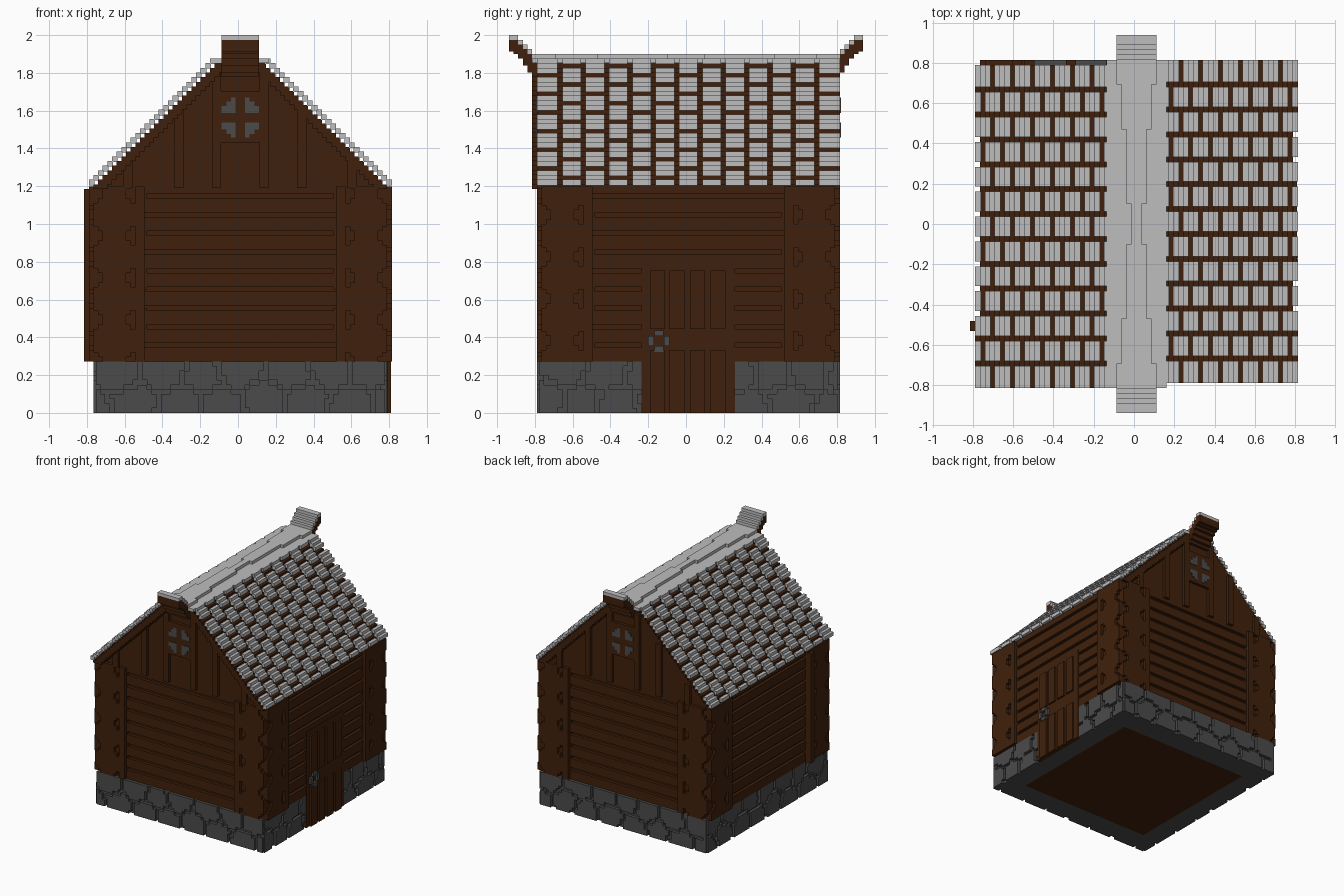
import bpy, bmesh, random
from mathutils import Vector

if "Cube" in bpy.data.objects:
    bpy.data.objects.remove(bpy.data.objects["Cube"])

random.seed(4)
V = 2 / 81          # size of one block
C = V / 2           # house centre is half a block off the origin


def material(name, rgb):
    m = bpy.data.materials.new(name)
    m.diffuse_color = (*rgb, 1)
    m.use_nodes = True
    m.node_tree.nodes["Principled BSDF"].inputs["Base Color"].default_value = m.diffuse_color
    return m


WOOD = material("dark brown wood", (0.050, 0.0145, 0.0035))
STONE = material("dark grey stone", (0.070, 0.070, 0.070))
TILE = material("light grey tile", (0.52, 0.51, 0.51))


class Part:
    """Collects boxes (in block units) and turns them into one object."""

    def __init__(self, name, mat):
        self.name, self.mat, self.bm = name, mat, bmesh.new()

    def box(self, x0, x1, y0, y1, z0, z1):
        if z1 <= z0:
            return
        lo = Vector((min(x0, x1), min(y0, y1), z0))
        hi = Vector((max(x0, x1), max(y0, y1), z1))
        mid, size = (lo + hi) / 2 * V + Vector((C, C, 0)), (hi - lo) * V
        for v in bmesh.ops.create_cube(self.bm, size=1)["verts"]:
            v.co = Vector(a * b for a, b in zip(v.co, size)) + mid

    def wall(self, side, u0, u1, d0, d1, z0, z1):
        """Box on a wall: 0 front, 1 right, 2 back, 3 left; d = distance out."""
        if side == 0:
            self.box(u0, u1, -d1, -d0, z0, z1)
        elif side == 1:
            self.box(d0, d1, u0, u1, z0, z1)
        elif side == 2:
            self.box(-u1, -u0, d0, d1, z0, z1)
        else:
            self.box(-d1, -d0, -u1, -u0, z0, z1)

    def finish(self):
        me = bpy.data.meshes.new(self.name)
        self.bm.to_mesh(me)
        self.bm.free()
        me.materials.append(self.mat)
        bpy.context.collection.objects.link(bpy.data.objects.new(self.name, me))


BASE, EAVE = 11, 48.5

# foundation: solid ring with raised irregular stones
p = Part("foundation_ring", STONE)
for s in (-1, 1):
    p.box(-30.5, 30.5, s * 24.5, s * 31.5, 0, BASE)
    p.box(s * 24.5, s * 30.5, -24.5, 24.5, 0, BASE)
p.finish()

p = Part("foundation_stones", STONE)
for side in range(4):
    half, depth = (31, 32.5) if side % 2 == 0 else (32, 31.5)
    seeds = [(-half + (i + 0.5 * (r % 2)) * 9 + random.uniform(-2, 2),
              2.5 + r * 6 + random.uniform(-1.2, 1.2)) for i in range(9) for r in range(2)]

    def is_stone(u, z):
        d = sorted(((u - a) ** 2 + 1.6 * (z - b) ** 2) ** 0.5 for a, b in seeds)
        blocked = side == 1 and abs(u) < 10
        return d[1] - d[0] > 1.1 and not blocked

    for row in range(BASE):
        start = None
        for i in range(2 * half + 1):
            solid = i < 2 * half and is_stone(i - half + 0.5, row + 0.5)
            if solid and start is None:
                start = i
            elif not solid and start is not None:
                p.wall(side, start - half, i - half, depth - 1.5, depth, row, row + 1)
                start = None
p.finish()

p = Part("floor", WOOD)
p.box(-24.5, 24.5, -24.5, 24.5, 0, BASE)
p.finish()

# walls: core, horizontal planks, upright beams
p = Part("wall_core", WOOD)
p.box(-30.5, 30.5, -30.5, 30.5, BASE, 49)
p.finish()
planks, beams = Part("wall_planks", WOOD), Part("wall_beams", WOOD)
for side in range(4):
    for z in range(BASE, 48, 4):
        planks.wall(side, -21, 21, 30, 31.5, z, min(z + 3, EAVE))
    for u in (-22.5, 20.5):
        beams.wall(side, u, u + 2, 29, 32.5, BASE, EAVE)
beams.box(-33.5, -30, -22, -20, BASE, 48)
planks.finish()
beams.finish()

# interlocked corner logs with blocky rounded ends
p = Part("corner_logs", WOOD)
for side in range(4):
    first = 15.5 if side % 2 == 0 else 11
    for s in (-1, 1):
        for i in range(5):
            zc = first + i * 9
            for w, h in ((4.5, 2.5), (3.5, 3.5), (2.5, 4.5)):
                p.wall(side, s * 27 - w, s * 27 + w, 20, 32.5,
                       max(BASE, zc - h), min(EAVE, zc + h))
p.finish()

# door on the right wall
p = Part("door", WOOD)
p.wall(1, -10, 10, 30.5, 31.7, 0, 32.3)
p.finish()
p = Part("door_boards", WOOD)
for u in (-6.6, -2.4, 2.0, 6.4):
    p.wall(1, u - 1.6, u + 1.6, 31, 32.3, 0, 13.5)
    p.wall(1, u - 1.6, u + 1.6, 31, 32.3, 18, 30.5)
p.finish()
p = Part("door_handle", STONE)
for a in (-1, 1):
    p.wall(1, -6.3 - 1, -6.3 + 1, 31, 32.5, 15.4 + a * 1.7 - 0.6, 15.4 + a * 1.7 + 0.6)
    p.wall(1, -6.3 + a * 1.7 - 0.6, -6.3 + a * 1.7 + 0.6, 31, 32.5, 14.3, 16.5)
p.finish()

# gables: stepped infill, battens, window frame and round window
p = Part("gable_fill", WOOD)
for k in range(27):
    p.box(-31 + k, 31 - k, -31.5, 31.5, 48 + k, 49 + k)
p.finish()
battens, panes = Part("gable_battens", WOOD), Part("round_window", STONE)
for side in (0, 2):
    battens.wall(side, -4.2, 4.2, 30, 32.5, 58, 69)
    for s in (-1, 1):
        for u in (5.1, 13.2, 24):
            battens.wall(side, s * u - 1, s * u + 1, 30, 32.5, 48.2, 79 - u)
        for t in (-1, 1):
            for u1, z0, z1 in ((4, 1, 2.5), (3, 2.5, 3.5), (2, 3.5, 4.3)):
                zs = sorted((63.3 + t * z0, 63.3 + t * z1))
                panes.wall(side, s * 1, s * u1, 31, 32.7, *zs)
battens.finish()
panes.finish()

# roof: stepped boarding with staggered tiles; the two halves are offset by a block
boards, tiles = Part("roof_boards", WOOD), Part("roof_tiles", TILE)
for s in (-1, 1):
    y0 = -32.5 if s > 0 else -33.5
    for k in range(27):
        out, top = 32.5 - k, 50 + k
        boards.box(s * (out - 4), s * (out - 1), y0, y0 + 65, top - 2, top - 1)
        for j in range(13):
            if (k + 2 * (j % 2)) % 4 != 3:
                a = y0 + j * 5 + 0.5
                lo = y0 if j == 0 else a
                hi = y0 + 65 if j == 12 else a + 4
                tiles.box(s * (out - 1.2), s * out, lo, hi, top - 1.2, top)
boards.finish()
tiles.finish()

# ridge cap, thicker towards both ends, with upturned horns
cap, beam = Part("ridge_cap", TILE), Part("ridge_beam", WOOD)
M = -0.5
cap.box(-6, 6, M - 33, M + 33, 75, 76)
beam.box(-4, 4, M - 33, M + 33, 72, 75)
for half_w, half_y in ((1, 33), (2, 33), (3, 33), (4, 33)):
    inner = {1: 0, 2: 4, 3: 19, 4: 28}[half_w]
    for s in (-1, 1):
        cap.box(-half_w, half_w, M + s * inner, M + s * half_y, 76, 77)
for s in (-1, 1):
    for i, (bottom, top) in enumerate(((73, 78), (74.5, 79), (76, 80), (77, 81), (77.5, 81))):
        a, b = M + s * (33 + i), M + s * (34 + i)
        beam.box(-4, 4, a, b, bottom, top - 1)
        cap.box(-4, 4, a, b, top - 1, top)
cap.finish()
beam.finish()
